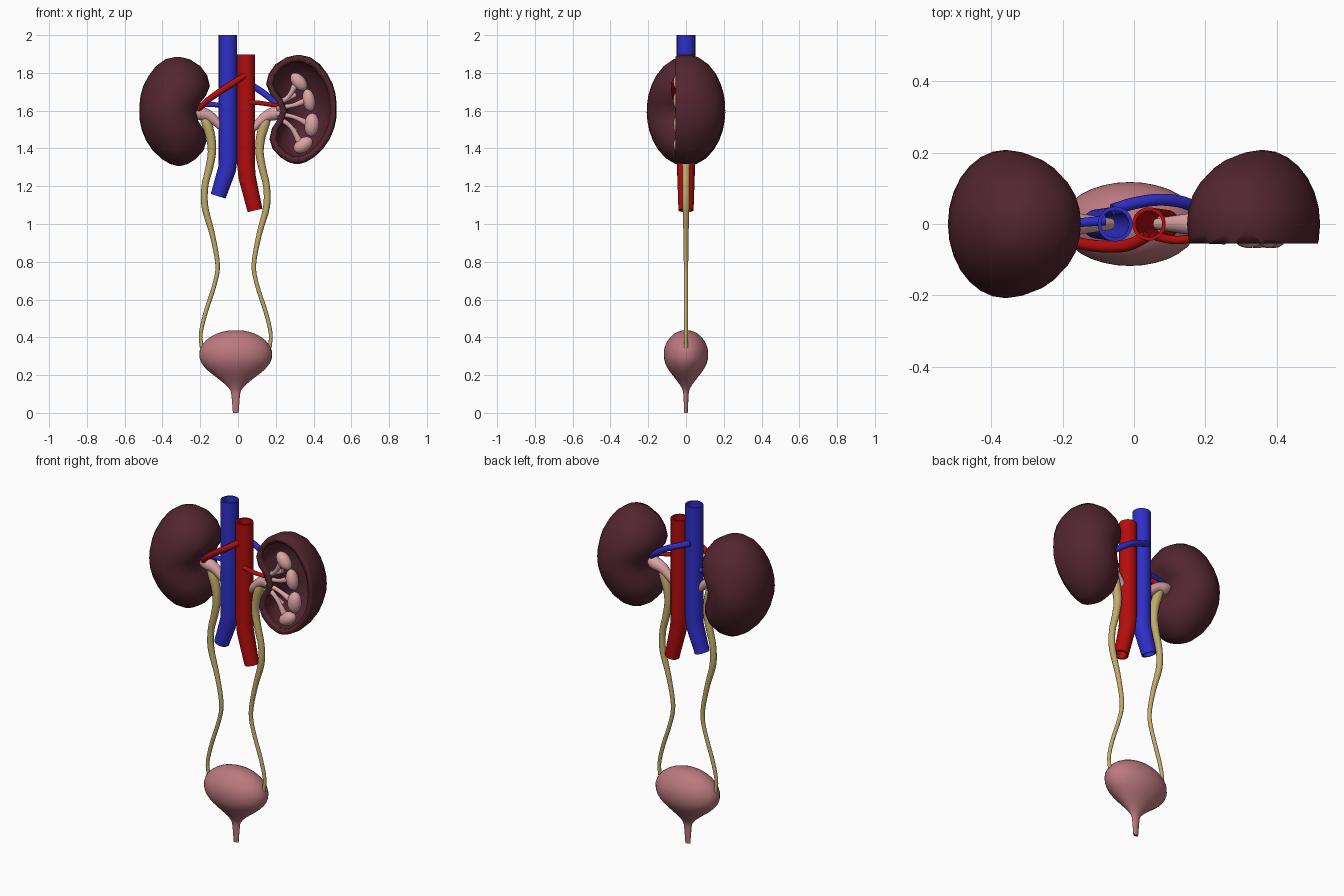
import bpy, bmesh, math
from mathutils import Vector

if "Cube" in bpy.data.objects:
    bpy.data.objects.remove(bpy.data.objects["Cube"])


def material(name, rgb):
    m = bpy.data.materials.new(name)
    m.diffuse_color = (*rgb, 1)
    m.use_nodes = True
    m.node_tree.nodes["Principled BSDF"].inputs["Base Color"].default_value = m.diffuse_color
    return m


MAROON = material("dark maroon", (0.085, 0.019, 0.029))
BLUE = material("vein blue", (0.028, 0.028, 0.58))
RED = material("artery red", (0.45, 0.004, 0.004))
TAN = material("tan yellow", (0.54, 0.41, 0.15))
ROSE = material("dusty rose", (0.50, 0.19, 0.21))
PINK = material("pale pink", (0.70, 0.37, 0.37))


def finish(name, bm, mat, angle=50):
    bmesh.ops.recalc_face_normals(bm, faces=bm.faces)
    me = bpy.data.meshes.new(name)
    bm.to_mesh(me)
    bm.free()
    me.materials.append(mat)
    me.shade_smooth()
    me.set_sharp_from_angle(angle=math.radians(angle))
    ob = bpy.data.objects.new(name, me)
    bpy.context.collection.objects.link(ob)
    return ob


def loft(rings, closed=False):
    """Skin a list of equal-length point rings; ends are capped unless closed."""
    bm = bmesh.new()
    vs = [[bm.verts.new(p) for p in r] for r in rings]
    n = len(vs[0])
    pairs = list(zip(vs, vs[1:])) + ([(vs[-1], vs[0])] if closed else [])
    for a, b in pairs:
        for i in range(n):
            j = (i + 1) % n
            bm.faces.new((a[i], a[j], b[j], b[i]))
    if not closed:
        bm.faces.new(vs[0])
        bm.faces.new(vs[-1])
    return bm


def smooth_path(pts, steps):
    """Catmull-Rom through points (x, y, z, radius)."""
    p = [Vector(q) for q in pts]
    p = [2 * p[0] - p[1]] + p + [2 * p[-1] - p[-2]]
    out = []
    for a, b, c, d in zip(p, p[1:], p[2:], p[3:]):
        for k in range(steps):
            t = k / steps
            out.append(0.5 * (2 * b + (c - a) * t + (2 * a - 5 * b + 4 * c - d) * t * t
                              + (3 * b - a - 3 * c + d) * t ** 3))
    return out + [p[-2]]


def sweep(path, sides, inset=0.0):
    rings = []
    for i, q in enumerate(path):
        t = (path[min(i + 1, len(path) - 1)].xyz - path[max(i - 1, 0)].xyz).normalized()
        u = t.cross(Vector((0, 1, 0))).normalized()
        v = u.cross(t)
        r = q.w - inset
        rings.append([q.xyz + r * (u * math.cos(a) + v * math.sin(a))
                      for a in (2 * math.pi * k / sides for k in range(sides))])
    return rings


def tube(name, pts, mat, sides=14, steps=5):
    return finish(name, loft(sweep(smooth_path(pts, steps), sides)), mat)


def vessel(name, pts, mat):
    """Hollow open-ended trunk vessel."""
    path = [Vector(p) for p in pts]
    return finish(name, loft(sweep(path, 24) + sweep(path, 24, 0.010)[::-1], True), mat, 40)


# --- Kidneys: stacked cross-sections (z, inner x, outer x) with a hilum dent ---
ROWS = [(1.885, .31, .33), (1.872, .255, .385), (1.835, .198, .435), (1.785, .162, .473),
        (1.73, .146, .502), (1.68, .155, .516), (1.635, .182, .521), (1.59, .198, .522),
        (1.545, .190, .520), (1.495, .172, .509), (1.44, .166, .486), (1.39, .182, .452),
        (1.345, .222, .405), (1.318, .265, .360), (1.308, .30, .325)]


def kidney(side, lift):
    rings = []
    for z, xi, xo in ROWS:
        c, a = (xi + xo) / 2, (xo - xi) / 2
        b = 0.208 * math.sqrt(max(0.002, 1 - ((z - 1.597) / 0.29) ** 2))
        ring = []
        for k in range(28):
            t = 2 * math.pi * k / 28
            x, y = c - a * math.cos(t), b * math.sin(t)
            if math.cos(t) > 0:
                x += 0.04 * math.exp(-(y / 0.07) ** 2 - ((z - 1.6) / 0.08) ** 2)
            ring.append((side * x, y, z + lift))
        rings.append(ring)
    bm = loft(rings)
    bmesh.ops.recalc_face_normals(bm, faces=bm.faces)
    return bm


finish("whole_kidney", kidney(-1, 0), MAROON, 80)

# Opened kidney: front sliced away, leaving a thick shell
bm = kidney(1, 0.01)
bmesh.ops.bisect_plane(bm, geom=bm.verts[:] + bm.edges[:] + bm.faces[:], dist=1e-5,
                       plane_co=(0, -0.055, 0), plane_no=(0, -1, 0), clear_outer=True)
shell = finish("opened_kidney", bm, MAROON, 60)
mod = shell.modifiers.new("wall", 'SOLIDIFY')
mod.thickness = 0.03
mod.offset = -1

# --- Calyces inside the opened kidney: pods (x, z, half width, half height, tilt) and stalks ---
PODS = [(.322, 1.752, .036, .056, 40), (.375, 1.655, .034, .060, 10),
        (.390, 1.525, .040, .062, -5), (.345, 1.418, .038, .056, -55)]
STARTS = [(.215, 1.640), (.205, 1.615), (.205, 1.585), (.215, 1.56)]
for i, ((x, z, w, h, tilt), (sx, sz)) in enumerate(zip(PODS, STARTS)):
    bm = bmesh.new()
    bmesh.ops.create_uvsphere(bm, u_segments=16, v_segments=10, radius=1)
    pod = finish(f"calyx_pod_{i + 1}", bm, PINK)
    pod.scale = (w, 0.036, h)
    pod.rotation_euler = (0, math.radians(-tilt), 0)
    pod.location = (x, -0.032, z)
    mid = ((sx + x) / 2, -0.035, sz + (z - sz) * 0.32, 0.012)
    tube(f"calyx_stalk_{i + 1}", [(sx, -0.025, sz, .016), mid, (x - .01, -0.032, z, .02)], PINK, 10)
# short side branches
for i, (z0, z1) in enumerate(((1.635, 1.685), (1.57, 1.49))):
    tube(f"calyx_branch_{i + 1}", [(.215, -.02, z0, .013), (.26, -.03, (z0 + z1) / 2, .011),
                                   (.305, -.02, z1, .014)], PINK, 10)

# --- Renal pelvis and ureter on both sides, mirrored about the bladder axis ---
AXIS = -0.012
URETER = [(.170, 1.57, .020), (.153, 1.53, .027), (.133, 1.46, .025), (.126, 1.38, .022),
          (.142, 1.29, .020), (.163, 1.20, .018), (.163, 1.09, .018), (.123, .94, .014),
          (.096, .785, .012), (.112, .68, .011), (.160, .53, .011), (.185, .42, .010),
          (.180, .345, .010)]
for side, label in ((-1, "whole"), (1, "opened")):
    tube(f"{label}_side_ureter", [(AXIS + side * x, 0, z, r) for x, z, r in URETER], TAN, 14, 4)
    tube(f"{label}_side_pelvis", [(side * .235, 0, 1.60, .030), (side * .195, 0, 1.585, .036),
                                  (side * .155, 0, 1.572, .030), (side * .115, 0, 1.54, .024),
                                  (side * .065, 0, 1.49, .016)], PINK, 14, 4)

# --- Trunk vessels ---
vessel("main_vein", [(-.053, 0, 2.0, .049), (-.053, 0, 1.34, .049), (-.058, 0, 1.29, .048),
                     (-.105, 0, 1.147, .041)], BLUE)
vessel("main_artery", [(.042, 0, 1.897, .047), (.042, 0, 1.32, .047), (.048, 0, 1.25, .046),
                       (.090, 0, 1.072, .040)], RED)

# --- Branch vessels to each kidney ---
tube("whole_side_artery", [(.035, -.035, 1.785, .016), (-.02, -.06, 1.75, .017),
                           (-.09, -.063, 1.705, .017), (-.16, -.052, 1.655, .016),
                           (-.20, -.03, 1.615, .014), (-.23, 0, 1.59, .012)], RED)
tube("opened_side_artery", [(.06, -.035, 1.645, .012), (.12, -.045, 1.64, .012),
                            (.19, -.035, 1.63, .011), (.24, -.02, 1.63, .010)], RED)
tube("whole_side_vein", [(-.08, .01, 1.628, .014), (-.14, .005, 1.632, .013),
                         (-.20, 0, 1.628, .012), (-.23, 0, 1.62, .012)], BLUE)
tube("opened_side_vein", [(-.06, .04, 1.79, .017), (.0, .058, 1.765, .017),
                          (.07, .068, 1.735, .017), (.14, .06, 1.69, .017),
                          (.20, .03, 1.642, .015), (.24, .0, 1.62, .012)], BLUE)

# --- Bladder with outlet tube: flattened turned profile (z, -, -, radius) ---
PROFILE = [(.437, .012), (.434, .050), (.418, .105), (.385, .156), (.345, .186), (.305, .193),
           (.265, .182), (.225, .148), (.185, .098), (.150, .055), (.120, .029), (.095, .023),
           (.05, .019), (0, .015)]
rings = []
for q in smooth_path([(0, 0, z, r) for z, r in PROFILE], 2):
    rings.append([(AXIS + q.w * math.cos(a), 0.61 * q.w * math.sin(a), q.z)
                  for a in (2 * math.pi * k / 32 for k in range(32))])
finish("bladder", loft(rings), ROSE)
